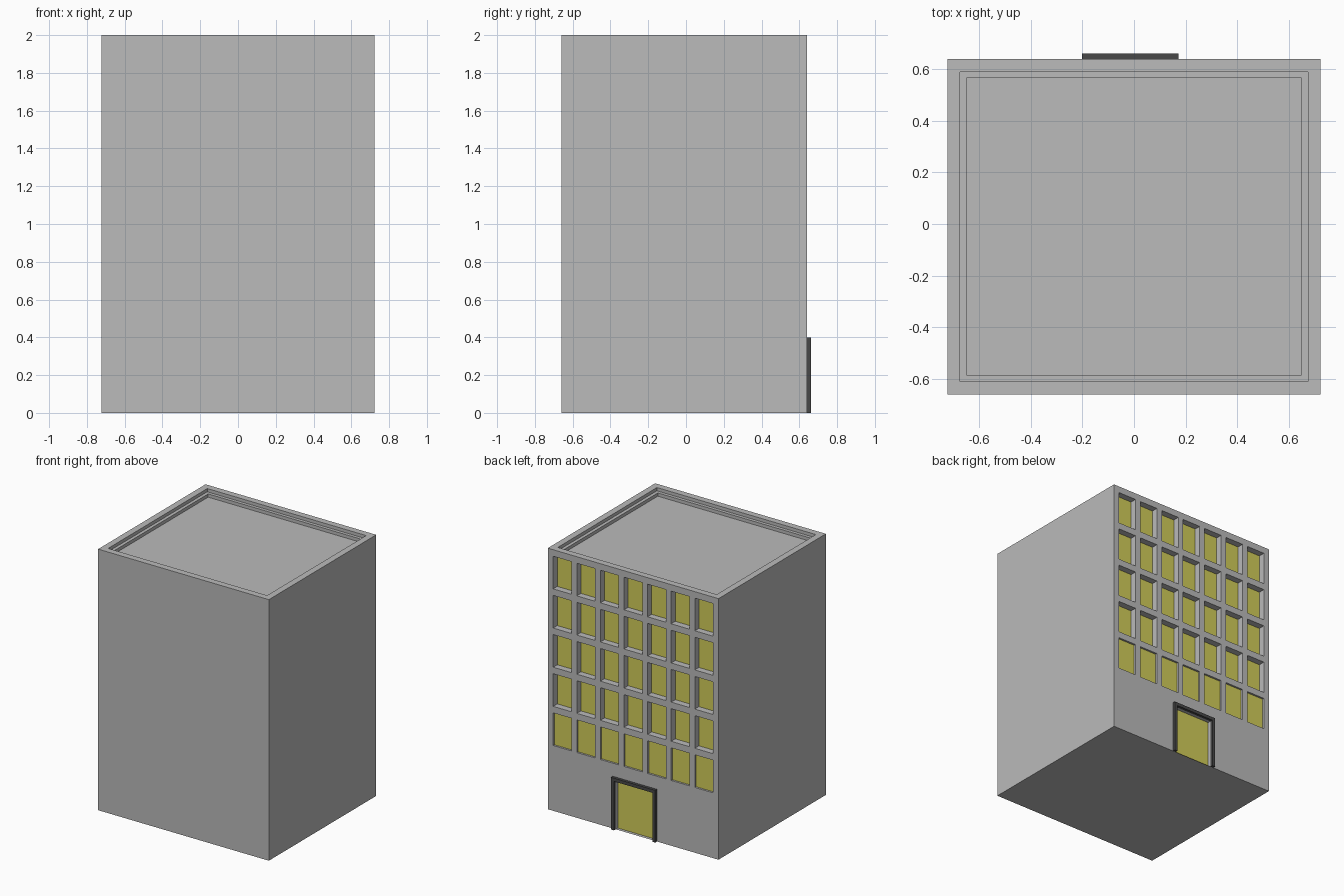
import bpy, bmesh
from mathutils import Vector

if "Cube" in bpy.data.objects:
    bpy.data.objects.remove(bpy.data.objects["Cube"])


def make_material(name, rgb):
    mat = bpy.data.materials.new(name)
    mat.use_nodes = True
    mat.diffuse_color = (*rgb, 1)
    mat.node_tree.nodes["Principled BSDF"].inputs["Base Color"].default_value = (*rgb, 1)
    return mat


concrete = make_material("grey concrete", (0.495, 0.495, 0.495))
glass = make_material("yellow glass", (0.64, 0.605, 0.10))
dark = make_material("dark frame", (0.065, 0.065, 0.065))

HALF_X, FRONT, BACK, HEIGHT = 0.7235, -0.66, 0.64, 2.0
DOOR_X, DOOR_W, DOOR_H, BAR = -0.015, 0.375, 0.40, 0.025
WIN_X = [-0.6 + 0.2 * i for i in range(7)]
WIN_Z = [0.5 + 0.3 * i for i in range(5)]
WIN_W, WIN_H = 0.155, 0.25


def make_object(name, bm, mats):
    bmesh.ops.recalc_face_normals(bm, faces=bm.faces)
    mesh = bpy.data.meshes.new(name)
    bm.to_mesh(mesh)
    bm.free()
    for mat in mats:
        mesh.materials.append(mat)
    obj = bpy.data.objects.new(name, mesh)
    bpy.context.collection.objects.link(obj)
    return obj


def push(bm, face, offset):
    """Extrude one face along an offset and return its new cap."""
    cap = bmesh.ops.extrude_discrete_faces(bm, faces=[face])["faces"][0]
    bmesh.ops.translate(bm, verts=cap.verts, vec=offset)
    bm.normal_update()
    return cap


def facade(bm, z0=0.0, z1=HEIGHT):
    """Faces on the back wall whose centre lies between two heights."""
    return [f for f in bm.faces if f.normal.y > 0.9
            and abs(f.calc_center_median().y - BACK) < 1e-4
            and z0 < f.calc_center_bounds().z < z1]


def cut(bm, faces, point, normal):
    geom = set(faces)
    for f in faces:
        geom.update(f.edges, f.verts)
    bmesh.ops.bisect_plane(bm, geom=list(geom), plane_co=point, plane_no=normal)
    bm.normal_update()


# Main block
bm = bmesh.new()
bmesh.ops.create_cube(bm, size=1)
bmesh.ops.scale(bm, vec=(2 * HALF_X, BACK - FRONT, HEIGHT), verts=bm.verts)
bmesh.ops.translate(bm, vec=(0, (FRONT + BACK) / 2, HEIGHT / 2), verts=bm.verts)
bm.normal_update()

# Stepped parapet around the sunken roof
roof = next(f for f in bm.faces if f.normal.z > 0.9)
for rim in (0.05, 0.025):
    bmesh.ops.inset_region(bm, faces=[roof], thickness=rim, use_even_offset=True)
    roof = push(bm, roof, Vector((0, 0, -0.025)))

# Cut the back wall into floor bands, then cut openings into each band
door_top = DOOR_H - BAR
bands = [(0.0, door_top, [DOOR_X], DOOR_W - 2 * BAR, 0.025)]
bands += [(z, z + WIN_H, WIN_X, WIN_W, 0.015 if i == 0 else 0.05) for i, z in enumerate(WIN_Z)]
for z0, z1, _, _, _ in bands:
    for z in (z0, z1):
        if z > 0:
            cut(bm, facade(bm), (0, 0, z), (0, 0, 1))
for z0, z1, centres, width, depth in bands:
    for c in centres:
        for side in (-1, 1):
            cut(bm, facade(bm, z0, z1), (c + side * width / 2, 0, 0), (1, 0, 0))
    for f in facade(bm, z0, z1):
        x = f.calc_center_bounds().x
        if any(abs(x - c) < 0.01 for c in centres):
            push(bm, f, Vector((0, -depth, 0))).material_index = 1
make_object("building", bm, [concrete, glass])

# Door surround: upside-down U profile standing proud of the wall
a, b = DOOR_X - DOOR_W / 2, DOOR_X + DOOR_W / 2
outline = [(a, 0), (a, DOOR_H), (b, DOOR_H), (b, 0),
           (b - BAR, 0), (b - BAR, door_top), (a + BAR, door_top), (a + BAR, 0)]
bm = bmesh.new()
face = bm.faces.new([bm.verts.new((x, BACK, z)) for x, z in outline])
ext = bmesh.ops.extrude_face_region(bm, geom=[face])["geom"]
bmesh.ops.translate(bm, vec=(0, 0.0215, 0),
                    verts=[v for v in ext if isinstance(v, bmesh.types.BMVert)])
make_object("door_frame", bm, [dark])
